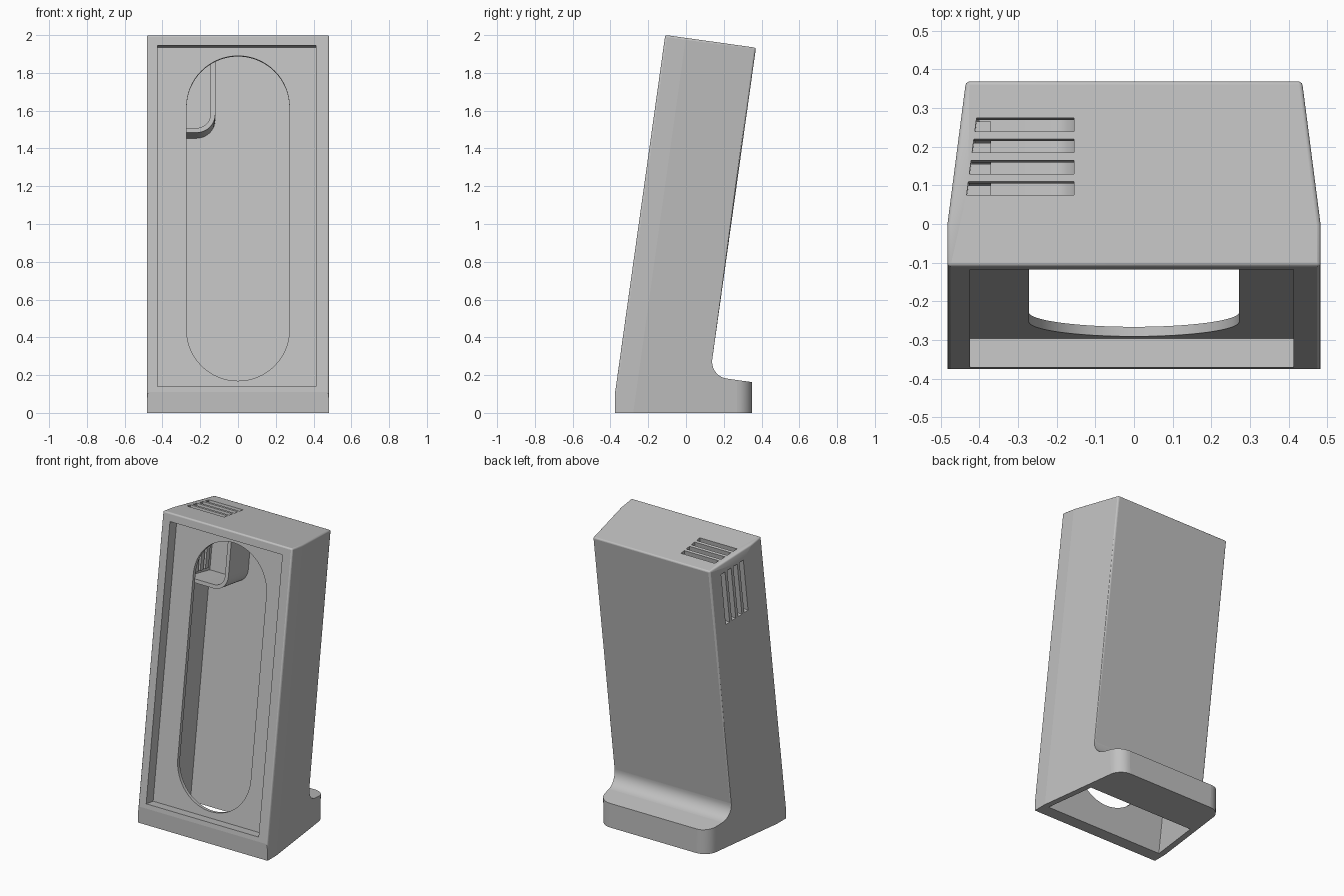
import bpy, bmesh, math
from mathutils import Vector

if "Cube" in bpy.data.objects:
    bpy.data.objects.remove(bpy.data.objects["Cube"])

grey = bpy.data.materials.new("plain_grey")
grey.diffuse_color = (0.53, 0.53, 0.53, 1)
grey.use_nodes = True
grey.node_tree.nodes["Principled BSDF"].inputs["Base Color"].default_value = grey.diffuse_color

# Leaning frame: x across, d = depth behind the front face, h = height along it
T = math.atan2(0.265, 1.89)
C, S = math.cos(T), math.sin(T)
Y0, Z0 = -0.375, 0.11
HALF, BEND, SLOPE, WALL = 0.483, 0.11, 0.128, 0.04


def lean(x, d, h):
    return Vector((x, Y0 + d * C + h * S, Z0 - d * S + h * C))


def half_width(d):
    return HALF - SLOPE * max(0, d - BEND)


def arc(cx, cy, r, a0, a1, n=10):
    return [(cx + r * math.cos(math.radians(a0 + (a1 - a0) * i / n)),
             cy + r * math.sin(math.radians(a0 + (a1 - a0) * i / n))) for i in range(n + 1)]


def prism_mesh(points, place, w0, w1):
    """Extrude a 2D outline from w0 to w1; place maps (u, v, w) to the world."""
    bm = bmesh.new()
    a = [bm.verts.new(place(u, v, w0)) for u, v in points]
    b = [bm.verts.new(place(u, v, w1)) for u, v in points]
    bm.faces.new(a)
    bm.faces.new(b[::-1])
    for i in range(len(a)):
        j = (i + 1) % len(a)
        bm.faces.new((a[j], a[i], b[i], b[j]))
    bmesh.ops.recalc_face_normals(bm, faces=bm.faces[:])
    return bm


def to_object(name, bm):
    me = bpy.data.meshes.new(name)
    bm.to_mesh(me)
    bm.free()
    me.materials.append(grey)
    ob = bpy.data.objects.new(name, me)
    bpy.context.collection.objects.link(ob)
    return ob


def cut(target, bm):
    cutter = to_object("cutter", bm)
    cutter.hide_render = True
    mod = target.modifiers.new("cut", 'BOOLEAN')
    mod.operation, mod.solver, mod.object = 'DIFFERENCE', 'EXACT', cutter
    bpy.context.view_layer.objects.active = target
    bpy.ops.object.modifier_apply(modifier=mod.name)
    bpy.data.objects.remove(cutter)


def shade(ob):
    bpy.ops.object.select_all(action='DESELECT')
    ob.select_set(True)
    bpy.context.view_layer.objects.active = ob
    bpy.ops.object.shade_smooth_by_angle(angle=math.radians(35))
    for p in ob.data.polygons:      # broad panels stay flat
        if p.area > 0.05:
            p.use_smooth = False


def by_xh(x, h, d):
    return lean(x, d, h)


def by_xd(x, d, h):
    return lean(x, d, h)


# Side profile (y, z): leaning body flowing into the rear foot
BACK, TOP, FOOT, R = 0.485, 1.909, 0.153, 0.09
dh = [(0, 0), (0, TOP), (BACK, TOP)] + arc(BACK + R, FOOT + R, R, 180, 270) + [(0.711, FOOT)]
profile = [tuple(lean(0, d, h).yz) for d, h in dh]
profile[-1] = (0.35, profile[-1][1])
profile += [(0.35, 0), (Y0, 0)]
bm = prism_mesh(profile, lambda y, z, x: Vector((x, y, z)), -HALF, HALF)

# Sides narrowing towards the back
for s in (-1, 1):
    res = bmesh.ops.bisect_plane(
        bm, geom=bm.verts[:] + bm.edges[:] + bm.faces[:], dist=1e-5,
        plane_co=lean(s * HALF, BEND, 0), plane_no=Vector((s, SLOPE * C, -SLOPE * S)),
        clear_outer=True)
    edges = [e for e in bm.edges if e.is_boundary]
    bmesh.ops.holes_fill(bm, edges=edges, sides=0)
bmesh.ops.recalc_face_normals(bm, faces=bm.faces[:])

# Rounded foot corners
corner = [e for e in bm.edges if all(v.co.y > 0.34 and v.co.z < 0.25 for v in e.verts)
          and abs(e.verts[0].co.z - e.verts[1].co.z) > 0.1]
bmesh.ops.bevel(bm, geom=corner, offset=0.08, segments=8, profile=0.5, affect='EDGES')

# Slightly softened long rear edges, top edges and front corners
soft = [e for e in bm.edges if len(e.link_faces) == 2
        and e.calc_face_angle(0) > math.radians(50)
        and (max(v.co.z for v in e.verts) > 1.9)]
bmesh.ops.bevel(bm, geom=soft, offset=0.01, segments=3, profile=0.5, affect='EDGES')
body = to_object("stand_body", bm)

# Hollow interior, open at the bottom
d0, d1 = 0.10, BACK - 0.035
plan = [(s * (half_width(d) - WALL), d) for s, d in
        ((-1, d0), (1, d0), (1, BEND), (1, d1), (-1, d1), (-1, BEND))]
cut(body, prism_mesh(plan, by_xd, -0.4, TOP - 0.035))

# Shallow rectangular recess in the front
cut(body, prism_mesh([(-0.425, 0.03), (0.413, 0.03), (0.413, 1.853), (-0.425, 1.853)],
                     by_xh, -0.1, 0.075))

# Long round-ended opening through the recessed panel
r = 0.272
opening = arc(0, 1.808 - r, r, 0, 180, 32) + arc(0, 0.071 + r, r, 180, 360, 32)
cut(body, prism_mesh(opening, by_xh, 0.03, 0.15))

# Four vents in the roof and four in the left side
for i in range(4):
    d = 0.204 + 0.0556 * i
    a, b = d - 0.0175, d + 0.0175
    cut(body, prism_mesh([(-half_width(a) + WALL, a), (-0.155, a), (-0.155, b),
                          (-half_width(b) + WALL, b)], by_xd, TOP - 0.08, TOP + 0.1))
    cut(body, prism_mesh([(-0.6, a), (-0.37, a), (-0.37, b), (-0.6, b)], by_xd, 1.48, 1.84))
shade(body)

# Curved wall of the vent chamber inside the upper left corner
ro, t = 0.10, 0.025
outer = [(-0.43, 1.42)] + arc(-0.12 - ro, 1.42 + ro, ro, -90, 0) + [(-0.12, 1.89)]
inner = [(-0.12 - t, 1.89)] + arc(-0.12 - ro, 1.42 + ro, ro - t, 0, -90) + [(-0.43, 1.42 + t)]
chamber = to_object("vent_chamber_wall", prism_mesh(outer + inner, by_xh, 0.235, 0.46))
shade(chamber)
